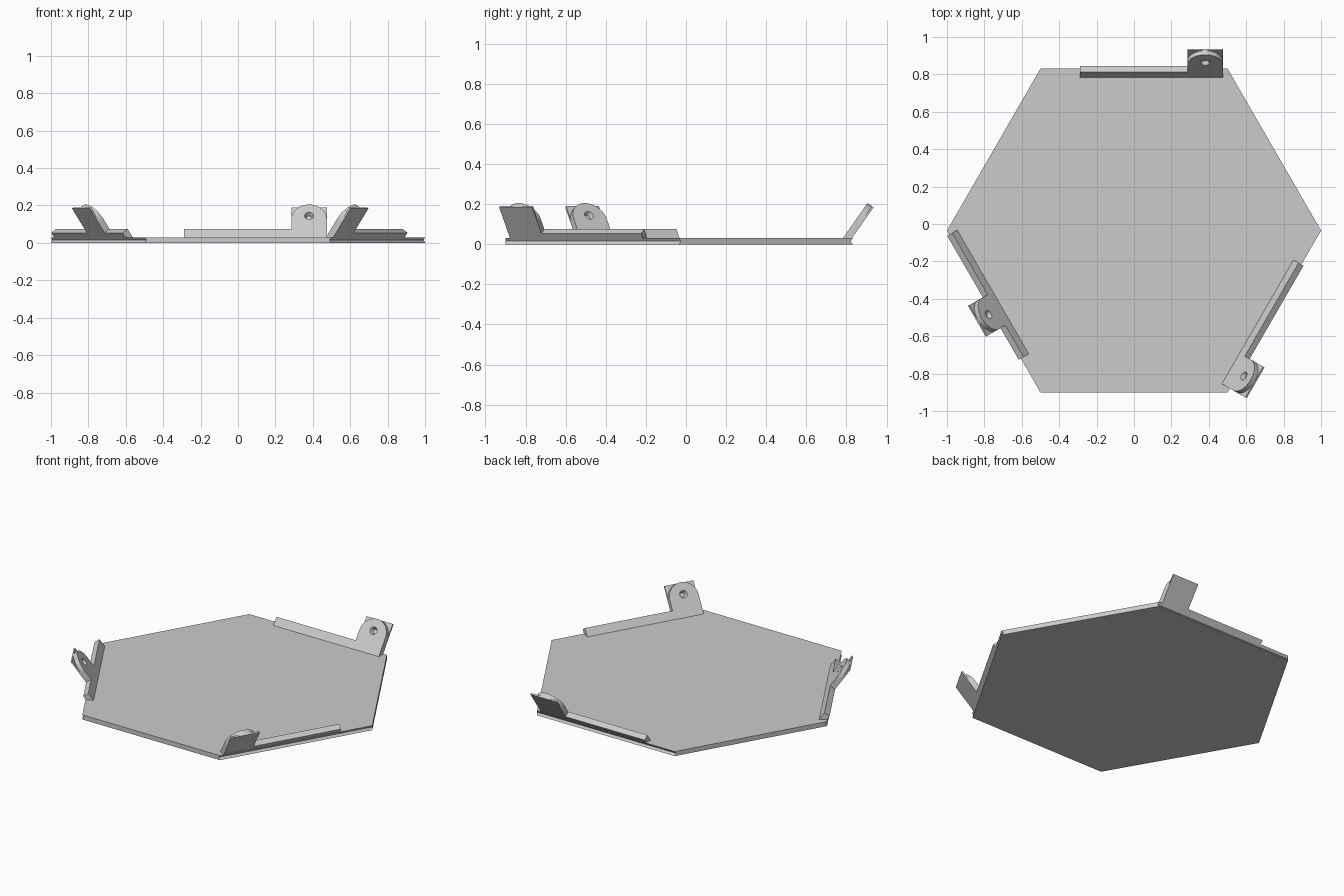
import bpy
import bmesh
from math import sin, cos, pi, radians
from mathutils import Matrix, Vector

cube = bpy.data.objects.get("Cube")
if cube:
    bpy.data.objects.remove(cube)

CENTER = Vector((0, -0.035, 0))
LEAN = radians(55)
BASE_H = 0.03
HALF = 0.095      # half width and tip radius of a lug
TIP = 0.214       # lug length along the leaning plane
FRONT = 0.027     # thickness of the rounded layer
FULL = 0.037      # whole bracket thickness

grey = bpy.data.materials.new("light grey")
grey.use_nodes = True
grey.diffuse_color = (0.6, 0.6, 0.6, 1)
grey.node_tree.nodes["Principled BSDF"].inputs["Base Color"].default_value = (0.6, 0.6, 0.6, 1)


def add_object(name, bm, matrix):
    bmesh.ops.recalc_face_normals(bm, faces=bm.faces)
    mesh = bpy.data.meshes.new(name)
    bm.to_mesh(mesh)
    bm.free()
    mesh.materials.append(grey)
    obj = bpy.data.objects.new(name, mesh)
    obj.matrix_world = matrix
    bpy.context.collection.objects.link(obj)
    return obj


def loft(rings):
    """Closed solid through rings with equal point counts."""
    bm = bmesh.new()
    loops = [[bm.verts.new(p) for p in ring] for ring in rings]
    n = len(loops[0])
    for low, high in zip(loops, loops[1:]):
        for i in range(n):
            j = (i + 1) % n
            bm.faces.new((low[i], low[j], high[j], high[i]))
    bm.faces.new(loops[0][::-1])
    bm.faces.new(loops[-1])
    return bm


def slab(outline, near, far):
    """Extrude an outline from depth near to depth far behind the leaning face."""
    return loft([[(x, y, -d) for x, y in outline] for d in (far, near)])


# Hexagonal base with a shallow groove along the three bracket sides
corners = [Vector((cos(k * pi / 3), sin(k * pi / 3), 0)) for k in range(6)]
groove = [c.lerp(corners[k + 1 if k % 2 == 0 else k - 1], 0.012)
          for k, c in enumerate(corners)]
up = Vector((0, 0, BASE_H))
add_object("base_plate", loft([corners, [g + up / 2 for g in groove], [c + up for c in corners]]),
           Matrix.Translation(CENTER))


def bracket(name, turn, lug_x):
    # Local frame: x along the side, y up the lean, z toward the middle
    lean = Matrix.Rotation(LEAN, 4, 'X')
    place = (Matrix.Translation(CENTER) @ Matrix.Rotation(radians(turn), 4, 'Z')
             @ Matrix.Translation((0, 0.817, BASE_H)) @ lean @ Matrix.Scale(1, 4))
    # The lean turns local z toward the middle and up

    # Long rail
    rail = [(-0.29, -0.01), (0.475, -0.01), (0.475, 0.055), (-0.29, 0.055)]
    add_object(name + "_rail", slab(rail, 0, FULL), place)

    # Square backing of the lug
    square = [(lug_x - HALF, 0), (lug_x + HALF, 0), (lug_x + HALF, TIP), (lug_x - HALF, TIP)]
    add_object(name + "_lug_back", slab(square, FRONT, FULL), place)

    # Rounded front of the lug
    arc = [(lug_x + HALF * cos(pi * i / 24), TIP - HALF + HALF * sin(pi * i / 24))
           for i in range(25)]
    lug = add_object(name + "_lug_front",
                     slab([(lug_x - HALF, 0), (lug_x + HALF, 0)] + arc, 0, FRONT), place)

    # Tapered blind hole
    def circle(radius, depth):
        return [(lug_x + radius * cos(pi * i / 12), 0.14 + radius * sin(pi * i / 12), -depth)
                for i in range(24)]
    cutter = add_object(name + "_hole_cutter",
                        loft([circle(0.014, 0.022), circle(0.024, 0), circle(0.024, -0.01)]), place)
    cutter.hide_render = True
    cut = lug.modifiers.new("hole", 'BOOLEAN')
    cut.operation = 'DIFFERENCE'
    cut.solver = 'EXACT'
    cut.object = cutter
    bpy.context.view_layer.update()
    result = bpy.data.meshes.new_from_object(lug.evaluated_get(bpy.context.evaluated_depsgraph_get()))
    lug.modifiers.clear()
    lug.data = result
    bpy.data.objects.remove(cutter)


bracket("back_bracket", 0, 0.38)
bracket("right_bracket", 120, 0)
bracket("left_bracket", 240, 0.38)
